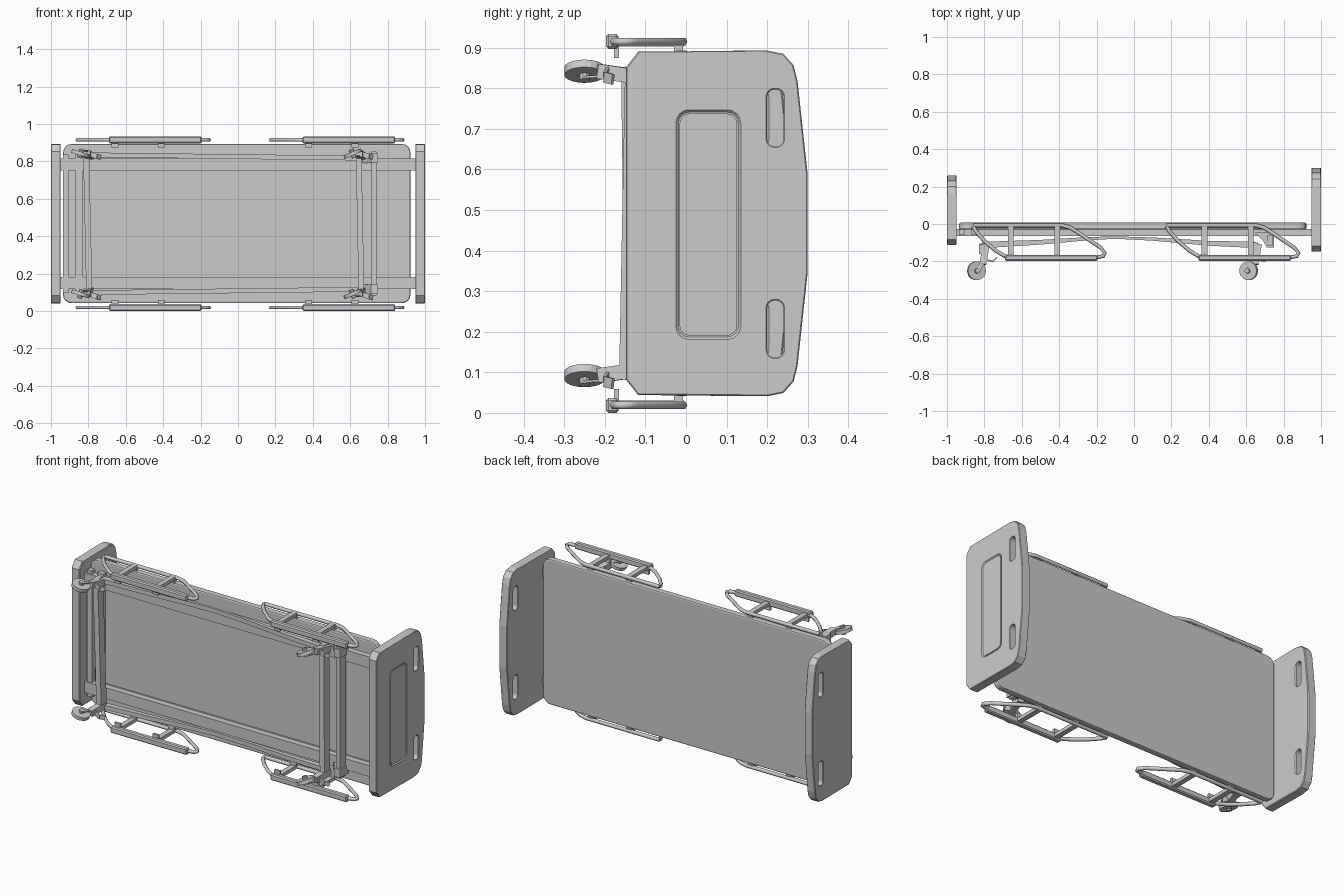
import bpy, bmesh, math
from mathutils import Vector

if "Cube" in bpy.data.objects:
    bpy.data.objects.remove(bpy.data.objects["Cube"], do_unlink=True)

grey = bpy.data.materials.new("plain grey")
grey.use_nodes = True
COLOUR = (0.6, 0.6, 0.6, 1)
grey.diffuse_color = COLOUR
grey.node_tree.nodes["Principled BSDF"].inputs["Base Color"].default_value = COLOUR

MID = 0.467   # middle of the bed's width, along z


def finish(name, bm, bevel=0.0, segments=1):
    bmesh.ops.recalc_face_normals(bm, faces=bm.faces)
    mesh = bpy.data.meshes.new(name)
    bm.to_mesh(mesh)
    bm.free()
    mesh.materials.append(grey)
    ob = bpy.data.objects.new(name, mesh)
    bpy.context.collection.objects.link(ob)
    if bevel:
        mod = ob.modifiers.new("Bevel", "BEVEL")
        mod.width, mod.segments = bevel, segments
        mod.limit_method, mod.angle_limit = "ANGLE", math.radians(50)
    return ob


def prism(name, outline, axis, low, high, bevel=0.0):
    """Extrude a 2D outline along x (outline is y, z) or z (outline is x, y)."""
    bm = bmesh.new()
    place = (lambda a, b: (low, a, b)) if axis == "x" else (lambda a, b: (a, b, low))
    face = bm.faces.new([bm.verts.new(place(a, b)) for a, b in outline])
    moved = bmesh.ops.extrude_face_region(bm, geom=[face])["geom"]
    shift = Vector((high - low, 0, 0)) if axis == "x" else Vector((0, 0, high - low))
    bmesh.ops.translate(bm, vec=shift, verts=[v for v in moved if isinstance(v, bmesh.types.BMVert)])
    return finish(name, bm, bevel)


def box(name, x, y, z, bevel=0.0):
    bm = bmesh.new()
    bmesh.ops.create_cube(bm, size=1)
    for v in bm.verts:
        v.co = Vector([(r[0] + r[1]) / 2 + c * (r[1] - r[0]) for r, c in zip((x, y, z), v.co)])
    return finish(name, bm, bevel)


def bar(name, start, end, width, depth):
    """Rectangular bar between two points; width lies across z where it can."""
    start, end = Vector(start), Vector(end)
    bm = bmesh.new()
    bmesh.ops.create_cube(bm, size=1)
    along = end - start
    ref = Vector((0, 0, 1)) if abs(along.normalized().z) < 0.9 else Vector((1, 0, 0))
    side = (ref - along * ref.dot(along) / along.length_squared).normalized()
    other = along.normalized().cross(side)
    for v in bm.verts:
        c = v.co.copy()
        v.co = (start + end) / 2 + along * c.x + side * c.y * width + other * c.z * depth
    return finish(name, bm)


def disc(name, centre, axis, radius, depth, sides=20):
    bm = bmesh.new()
    bmesh.ops.create_cone(bm, cap_ends=True, segments=sides, radius1=radius, radius2=radius, depth=depth)
    turn = Vector((0, 0, 1)).rotation_difference(Vector(axis))
    bmesh.ops.rotate(bm, verts=bm.verts, cent=(0, 0, 0), matrix=turn.to_matrix())
    bmesh.ops.translate(bm, vec=centre, verts=bm.verts)
    return finish(name, bm)


def tube(name, points, radius):
    curve = bpy.data.curves.new(name, "CURVE")
    curve.dimensions = "3D"
    curve.bevel_depth, curve.bevel_resolution, curve.use_fill_caps = radius, 1, True
    spline = curve.splines.new("POLY")
    spline.points.add(len(points) - 1)
    for p, co in zip(spline.points, points):
        p.co = (*co, 1)
    curve.materials.append(grey)
    ob = bpy.data.objects.new(name, curve)
    bpy.context.collection.objects.link(ob)
    return ob


def rounded(a0, a1, b0, b1, r, steps=4):
    points = []
    for i, (a, b) in enumerate([(a1 - r, b1 - r), (a0 + r, b1 - r), (a0 + r, b0 + r), (a1 - r, b0 + r)]):
        for k in range(steps + 1):
            t = math.pi / 2 * (i + k / steps)
            points.append((a + r * math.cos(t), b + r * math.sin(t)))
    return points


def cut(target, cutter):
    cutter.hide_render = True
    mod = target.modifiers.new("Cut", "BOOLEAN")
    mod.operation, mod.solver, mod.object = "DIFFERENCE", "EXACT", cutter
    bpy.context.view_layer.objects.active = target
    bpy.ops.object.modifier_apply(modifier=mod.name)
    bpy.data.objects.remove(cutter, do_unlink=True)


# End boards: half outline mirrored across the bed's middle, with hand slots
def end_board(name, x0, x1, bottom, top):
    half = [(bottom, 0.385), (bottom + 0.03, 0.423), (top - 0.1, 0.426), (top - 0.06, 0.418),
            (top - 0.035, 0.39), (top - 0.025, 0.35), (top, 0.12)]
    outline = [(y, MID + d) for y, d in half] + [(y, MID - d) for y, d in reversed(half)]
    board = prism(name, outline, "x", x0, x1)
    for s in (-1, 1):
        ends = sorted((MID + s * 0.19, MID + s * 0.33))
        cut(board, prism("slot_cutter", rounded(top - 0.1, top - 0.06, *ends, 0.018),
                         "x", x0 - 0.1, x1 + 0.1))
    return board


headboard = end_board("headboard", 0.948, 1.0, -0.148, 0.3)
footboard = end_board("footboard", -1.0, -0.948, -0.112, 0.26)

# Shallow groove framing the panel on the outside of the headboard
cut(headboard, prism("panel_cutter", rounded(-0.022, 0.132, 0.184, 0.744, 0.03), "x", 0.994, 1.1))
prism("headboard_panel", rounded(-0.016, 0.126, 0.19, 0.738, 0.026), "x", 0.98, 0.999)
for board in (headboard, footboard):
    mod = board.modifiers.new("Bevel", "BEVEL")
    mod.width, mod.limit_method, mod.angle_limit = 0.004, "ANGLE", math.radians(60)

# Lying surface
bm = bmesh.new()
ring = [bm.verts.new((x, -0.03, z)) for x, z in rounded(-0.935, 0.922, 0.042, 0.893, 0.045)]
base = bm.faces.new(ring)
moved = bmesh.ops.extrude_face_region(bm, geom=[base])["geom"]
bmesh.ops.translate(bm, vec=(0, 0.037, 0), verts=[v for v in moved if isinstance(v, bmesh.types.BMVert)])
finish("mattress_platform", bm, 0.008, 2)

# Main frame under the platform
for x0, x1, n in ((-0.935, -0.905, "foot"), (-0.87, -0.83, "inner_foot")):
    box(n + "_frame_bar", (x0, x1), (-0.058, -0.028), (MID - 0.37, MID + 0.37))
box("head_cross_post", (0.715, 0.74), (-0.115, -0.06), (MID - 0.385, MID + 0.385))
box("underside_panel", (-0.9, 0.9), (-0.038, -0.028), (MID - 0.275, MID + 0.275))

RAIL = [(-0.835, -0.02), (-0.86, -0.012), (-0.845, -0.04), (-0.8, -0.09), (-0.74, -0.142), (-0.69, -0.172),
        (-0.62, -0.178), (-0.2, -0.178), (-0.165, -0.172), (-0.155, -0.155), (-0.18, -0.125),
        (-0.3, -0.045), (-0.34, -0.02), (-0.385, -0.007), (-0.86, -0.007)]

for s, side in ((1, "upper"), (-1, "lower")):
    zs = lambda d: MID + s * d
    span = lambda a, b: sorted((zs(a), zs(b)))
    box(side + "_long_rail", (-0.96, 0.955), (-0.065, -0.028), span(0.285, 0.35))

    # Arched beam of the wheeled base, tapering in towards the head end
    top = [(-0.8, -0.095), (-0.5, -0.085), (-0.25, -0.07), (-0.1, -0.066), (0.1, -0.072), (0.4, -0.09), (0.65, -0.095)]
    low = [(x, y - 0.012 - 0.03 * abs(x + 0.07)) for x, y in top]
    beam = prism(side + "_arched_beam", top + low[::-1], "z", *span(0.345, 0.37))
    for v in beam.data.vertices:
        v.co.z += s * 0.012 * (0.1 - v.co.x)

    # Bracket holding the cross post
    prism(side + "_post_bracket", [(0.645, -0.045), (0.748, -0.045), (0.748, -0.125), (0.71, -0.125), (0.69, -0.09)],
          "z", *span(0.325, 0.375))
    disc(side + "_bracket_pin", (0.723, -0.1, zs(0.35)), (0, 0, 1), 0.013, 0.062, 12)

    # Swivelling castors
    for x, tilt, end in ((-0.8, 0.3, "foot"), (0.655, -0.4, "head")):
        tag = side + "_" + end
        axle = Vector((math.sin(tilt), 0, math.cos(tilt)))
        hub = Vector((x - 0.042, -0.25, MID + s * 0.375))
        bar(tag + "_castor_stem", (x + 0.01, -0.11, zs(0.36)), (x - 0.008, -0.215, hub.z), 0.036, 0.036)
        disc(tag + "_castor_wheel", hub, axle, 0.05, 0.02)
        disc(tag + "_castor_hub", hub, axle, 0.014, 0.05, 10)
        for k in (-1, 1):
            bar(tag + "_castor_fork", (x - 0.006, -0.2, hub.z + k * 0.012), hub + axle * k * 0.016, 0.006, 0.024)
        bar(tag + "_brake_pedal", (x, -0.19, hub.z), (x + 0.045, -0.2, hub.z - 0.015), 0.026, 0.008)
        bar(tag + "_pedal_tip", (x + 0.045, -0.2, hub.z - 0.015), (x + 0.065, -0.18, hub.z - 0.02), 0.026, 0.008)

    # Two guard rails along this side
    for dx, end in ((0, "foot"), (1.035, "head")):
        tag = side + "_" + end
        tube(tag + "_guard_loop", [(x + dx, y, zs(0.448)) for x, y in RAIL[1:]], 0.0105)
        box(tag + "_guard_grip", (-0.69 + dx, -0.195 + dx), (-0.197, -0.166), span(0.43, 0.467), 0.006)
        for px in (-0.658, -0.41):
            x = px + dx
            box(tag + "_guard_post", (x - 0.015, x + 0.015), (-0.175, -0.005), span(0.436, 0.456))
            box(tag + "_guard_bracket", (x - 0.018, x + 0.018), (-0.178, -0.165), span(0.408, 0.44))
            box(tag + "_guard_hinge", (x - 0.018, x + 0.018), (-0.03, -0.008), span(0.4, 0.44))

# Slightly skewed cross bars joining the base beams
bar("foot_base_crossbar", (-0.812, -0.135, MID + 0.385), (-0.795, -0.125, MID - 0.385), 0.032, 0.05)
bar("head_base_crossbar", (0.645, -0.125, MID + 0.385), (0.66, -0.14, MID - 0.385), 0.03, 0.05)
